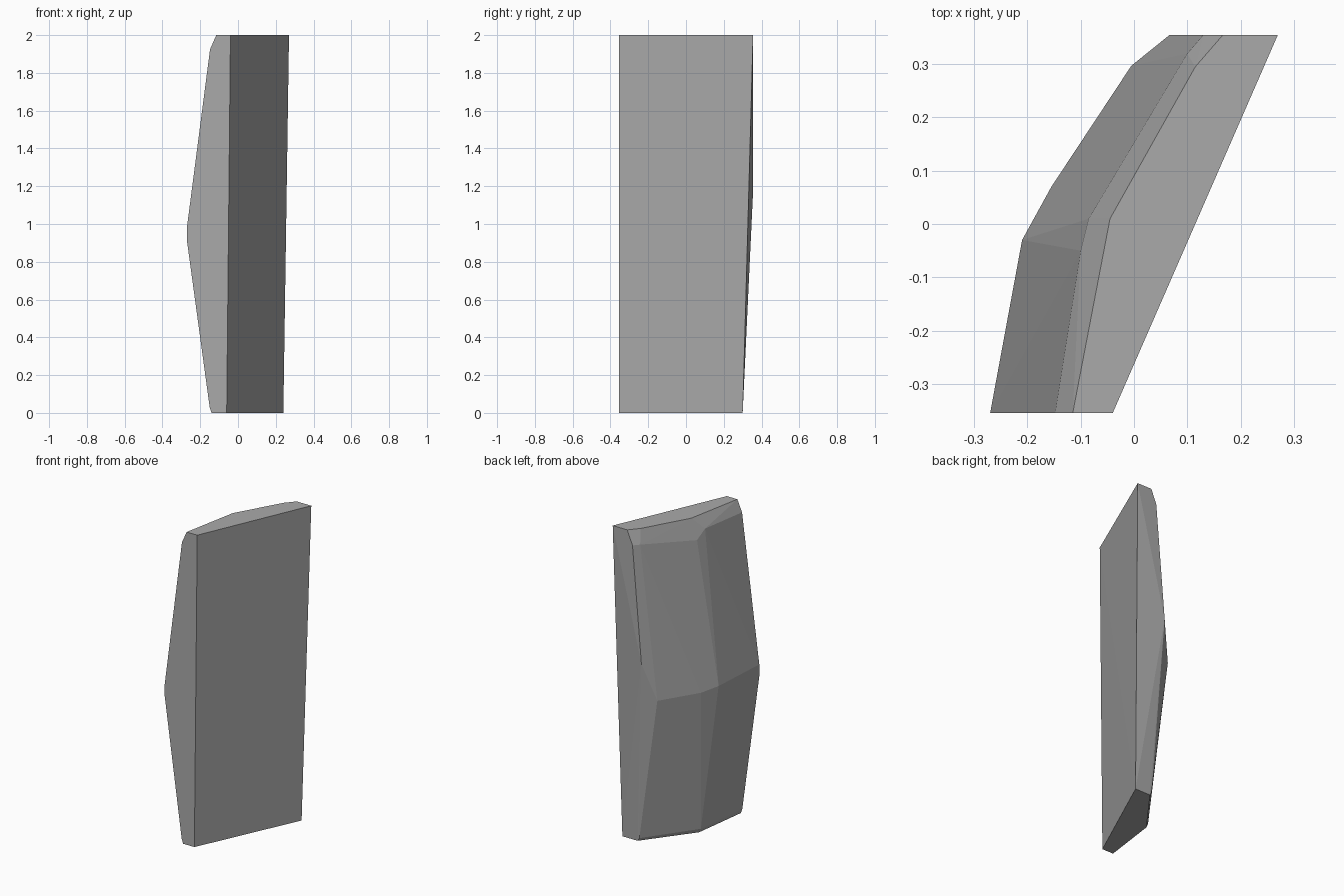
import bpy
import bmesh

cube = bpy.data.objects.get("Cube")
if cube:
    bpy.data.objects.remove(cube, do_unlink=True)

grey = bpy.data.materials.new("plain_grey")
grey.use_nodes = True
colour = (0.4, 0.4, 0.4, 1)
grey.diffuse_color = colour
grey.node_tree.nodes["Principled BSDF"].inputs["Base Color"].default_value = colour

FRONT, BACK = -0.355, 0.355

# Flat inner face with its two end edges
inner_face = [(-0.04, FRONT, 2), (0.27, BACK, 2), (0.24, 0.3, 0), (-0.06, FRONT, 0)]
# Outer edge of the top and the chamfer below it
top_edge = [(-0.115, FRONT, 2), (-0.045, 0.01, 2), (0.115, 0.295, 2), (0.167, BACK, 2)]
top_chamfer = [(-0.148, FRONT, 1.925), (-0.1, -0.05, 1.925), (-0.085, 0.01, 1.87),
               (0.1, 0.32, 1.91), (0.13, BACK, 1.91)]
# Widest belt of the bulging outer side
belt = [(-0.27, FRONT, 0.985), (-0.27, FRONT, 0.91), (-0.21, -0.03, 0.955),
        (-0.155, 0.07, 0.935), (-0.005, 0.297, 0.93), (0.067, BACK, 1.17)]
# Chamfer and outer edge of the bottom
bottom_chamfer = [(-0.15, FRONT, 0.03), (-0.105, 0, 0.025), (0.12, 0.3, 0.02)]
bottom_edge = [(-0.14, FRONT, 0), (-0.093, 0, 0), (0.132, 0.3, 0)]

# Skin the sections into one faceted shell
bm = bmesh.new()
for section in (inner_face, top_edge, top_chamfer, belt, bottom_chamfer, bottom_edge):
    for point in section:
        bm.verts.new(point)
hull = bmesh.ops.convex_hull(bm, input=bm.verts[:])
loose = [v for v in set(hull["geom_interior"] + hull["geom_unused"])
         if isinstance(v, bmesh.types.BMVert)]
bmesh.ops.delete(bm, geom=loose, context="VERTS")
bmesh.ops.dissolve_limit(bm, angle_limit=0.005, verts=bm.verts[:], edges=bm.edges[:])
bmesh.ops.recalc_face_normals(bm, faces=bm.faces[:])

mesh = bpy.data.meshes.new("curved_panel")
bm.to_mesh(mesh)
bm.free()
mesh.materials.append(grey)
panel = bpy.data.objects.new("curved_panel", mesh)
bpy.context.collection.objects.link(panel)
